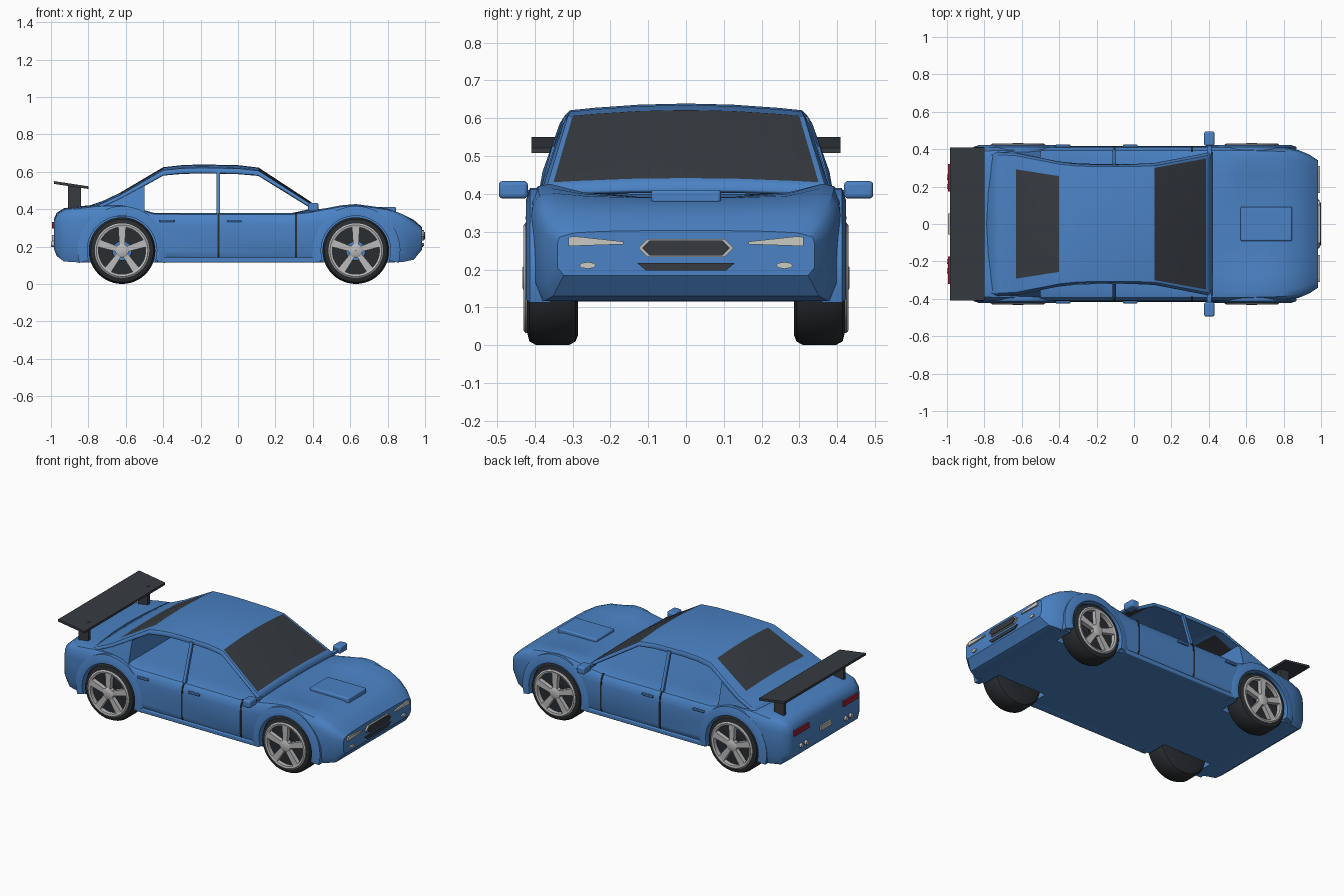
import bpy, bmesh, math
from mathutils import Vector

cube = bpy.data.objects.get("Cube")
if cube:
    bpy.data.objects.remove(cube, do_unlink=True)


def material(name, r, g, b):
    m = bpy.data.materials.new(name)
    m.use_nodes = True
    m.diffuse_color = (r, g, b, 1)
    m.node_tree.nodes["Principled BSDF"].inputs["Base Color"].default_value = (r, g, b, 1)
    return m


BLUE = material("blue_paint", 0.07, 0.225, 0.56)
GLASS = material("dark_glass", 0.037, 0.043, 0.052)
RUBBER = material("black_rubber", 0.022, 0.026, 0.03)
SILVER = material("silver_metal", 0.5, 0.5, 0.5)
LAMP = material("pale_lamp", 0.6, 0.6, 0.56)
RED = material("red_lamp", 0.32, 0.015, 0.035)


def smooth(ob, angle=35):
    bpy.ops.object.select_all(action='DESELECT')
    ob.select_set(True)
    bpy.context.view_layer.objects.active = ob
    bpy.ops.object.shade_smooth_by_angle(angle=math.radians(angle))


def make(name, verts, faces, *mats):
    me = bpy.data.meshes.new(name)
    me.from_pydata([tuple(v) for v in verts], [], faces)
    bm = bmesh.new()
    bm.from_mesh(me)
    bmesh.ops.recalc_face_normals(bm, faces=bm.faces)
    bm.to_mesh(me)
    bm.free()
    for m in mats:
        me.materials.append(m)
    ob = bpy.data.objects.new(name, me)
    bpy.context.collection.objects.link(ob)
    return ob


def loft(name, rings, mat, closed=False):
    """Skin closed rings of equal size; join the last to the first or cap the ends."""
    n, k = len(rings[0]), len(rings)
    faces = [(i * n + j, i * n + (j + 1) % n, (i + 1) % k * n + (j + 1) % n, (i + 1) % k * n + j)
             for i in range(k if closed else k - 1) for j in range(n)]
    if not closed:
        faces += [tuple(range(n)), tuple(range((k - 1) * n, k * n))]
    return make(name, [p for r in rings for p in r], faces, mat)


def prism(name, pts, axis, a, b, mat, bevel=0):
    """Extrude an outline along x (points are y, z) or along y (points are x, z)."""
    put = (lambda p, t: (t, p[0], p[1])) if axis == 'x' else (lambda p, t: (p[0], t, p[1]))
    ob = loft(name, [[put(p, t) for p in pts] for t in (a, b)], mat)
    if bevel:
        mod = ob.modifiers.new("soft_edges", 'BEVEL')
        mod.width, mod.segments = bevel, 3
        smooth(ob)
    return ob


def box(name, lo, hi, mat, bevel=0):
    pts = [(lo[1], lo[2]), (hi[1], lo[2]), (hi[1], hi[2]), (lo[1], hi[2])]
    return prism(name, pts, 'x', lo[0], hi[0], mat, bevel)


def lathe(name, profile, centre, side, mat, steps=48):
    """Revolve a closed (radius, y) profile about the wheel axle."""
    rings = []
    for i in range(steps):
        a = math.tau * i / steps
        rings.append([(centre[0] + r * math.cos(a), side * y, centre[1] + r * math.sin(a))
                      for r, y in profile])
    ob = loft(name, rings, mat, closed=True)
    smooth(ob)
    return ob


SIDES = ((1, "left"), (-1, "right"))

# Lower body: x, half width, bottom, shoulder height, centre height
stations = [
    (-.985, .33, .19, .335, .345), (-.97, .365, .15, .37, .38), (-.93, .39, .12, .398, .405),
    (-.85, .41, .115, .41, .415), (-.75, .415, .115, .422, .425), (-.62, .415, .115, .425, .42),
    (-.52, .415, .115, .40, .40), (-.45, .415, .115, .38, .378), (.28, .415, .115, .378, .376),
    (.38, .415, .115, .388, .40), (.46, .415, .115, .403, .40), (.55, .415, .115, .42, .394),
    (.63, .415, .115, .427, .392), (.72, .413, .115, .415, .392), (.8, .41, .115, .403, .39),
    (.88, .395, .117, .373, .373), (.94, .37, .13, .337, .342), (.985, .34, .185, .297, .303)]
rings = []
for x, w, zb, zs, zc in stations:
    h = zs - zb
    half = [(.5 * w, zb), (.95 * w, zb), (w, zb + .18 * h), (w, zb + .75 * h), (.985 * w, zb + .9 * h),
            (.945 * w, zs - .007), (.87 * w, zs), (.65 * w, (zs + 2 * zc) / 3), (.3 * w, zc)]
    rings.append([(x, y, z) for y, z in half] + [(x, -y, z) for y, z in reversed(half)])
body = loft("body", rings, BLUE)

# Wheel wells
WHEELS = ((-.62, "rear"), (.63, "front"))
AXLE = .178
for x, end in WHEELS:
    for s, side in SIDES:
        arc = [(x + .187 * math.cos(math.tau * i / 48), AXLE + .187 * math.sin(math.tau * i / 48))
               for i in range(48)]
        cutter = prism("wheel_well_cutter", arc, 'y', s * .26, s * .6, BLUE)
        mod = body.modifiers.new("wheel_well", 'BOOLEAN')
        mod.operation, mod.object, mod.solver = 'DIFFERENCE', cutter, 'EXACT'
        bpy.context.view_layer.objects.active = body
        bpy.ops.object.modifier_apply(modifier=mod.name)
        bpy.data.objects.remove(cutter, do_unlink=True)
smooth(body)

# Wheels and arch lips
for x, end in WHEELS:
    for s, side in SIDES:
        tag = f"{end}_{side}_"
        c = (x, AXLE)
        lathe(tag + "tyre", [(.05, .285), (.15, .285), (.168, .292), (.178, .31), (.178, .395),
                             (.168, .414), (.145, .42), (.138, .40), (.05, .40)], c, s, RUBBER)
        lathe(tag + "rim", [(.146, .40), (.146, .424), (.138, .43), (.126, .427), (.126, .40)], c, s, SILVER)
        lathe(tag + "hub", [(.001, .40), (.036, .40), (.036, .427), (.028, .432), (.001, .432)], c, s, SILVER, 24)
        for i in range(5):
            a = math.pi / 2 + math.tau * i / 5
            out = Vector((math.cos(a), math.sin(a)))
            across = Vector((-out.y, out.x))
            pts = [Vector(c) + out * r + across * t
                   for r, t in ((.02, -.014), (.132, -.021), (.132, .021), (.02, .014))]
            prism(f"{tag}spoke_{i + 1}", pts, 'y', s * .40, s * .427, SILVER)
        lip = []
        for i in range(25):
            a = math.radians(-16 + 212 * i / 24)
            lip.append([(x + r * math.cos(a), s * y, AXLE + r * math.sin(a))
                        for r, y in ((.186, .36), (.186, .423), (.205, .423), (.238, .412), (.238, .36))])
        smooth(loft(tag + "arch_lip", lip, BLUE))

# Roof shell with both windscreens: x, edge height, half width, crown, rail drop
roof = [(-.80, .405, .37, .012, .01), (-.72, .433, .37, .012, .012), (-.63, .475, .365, .013, .015),
        (-.4, .608, .32, .016, .022), (-.3, .618, .31, .017, .024), (-.2, .621, .307, .018, .024),
        (0, .617, .307, .018, .024), (.11, .605, .312, .017, .02), (.385, .43, .365, .012, .012),
        (.42, .403, .37, .01, .01)]
verts, faces = [], []
cols = (-1, -.96, -.8, -.4, 0, .4, .8, .96, 1)
for x, z, w, crown, drop in roof:
    row = [(x, t * w, z + crown * (1 - t * t)) for t in cols]
    verts += [(x, -w - .014, z - drop)] + row + [(x, w + .014, z - drop)]
n = len(cols) + 2
for i in range(len(roof) - 1):
    faces += [(i * n + j, (i + 1) * n + j, (i + 1) * n + j + 1, i * n + j + 1) for j in range(n - 1)]
shell = make("roof_shell", verts, faces, BLUE, GLASS)
for p in shell.data.polygons:
    in_glass = -.63 < p.center.x < -.4 or .11 < p.center.x < .385
    if in_glass and abs(p.center.y) < .3 and all(2 <= v % n <= n - 3 for v in p.vertices):
        p.material_index = 1
smooth(shell, 25)
mod = shell.modifiers.new("thickness", 'SOLIDIFY')
mod.thickness, mod.offset = .012, -1

# Rear quarter panels and bulkhead
quarter = []
for x, z, w in ((-.8, .395, .37), (-.72, .42, .372), (-.63, .462, .372), (-.5, .532, .346)):
    half = [(.395, .36), (.392, .385), (w + .008, z - .006), (w - .015, z)]
    quarter.append([(x, y, q) for y, q in half] + [(x, -y, q) for y, q in reversed(half)])
smooth(loft("rear_quarter", quarter, BLUE))

for s, side in SIDES:
    # Pillars, with the frame along the top of the rear window
    prism(f"{side}_centre_pillar", [(s * y, z) for y, z in ((.398, .37), (.38, .37), (.305, .605), (.322, .605))],
          'x', -.115, -.095, BLUE)
    # Door gaps that follow the body side
    edge = [(.40, .125), (.418, .163), (.418, .314), (.413, .352), (.396, .378)]
    outline = [(s * y, z) for y, z in edge + [(y - .01, z) for y, z in reversed(edge)]]
    for name, x in (("middle", -.105), ("front", .31)):
        prism(f"{side}_{name}_door_gap", outline, 'x', x - .005, x + .005, RUBBER)
    # Door handles and sill
    for name, x in (("rear", -.38), ("front", -.02)):
        box(f"{side}_{name}_handle", (x - .04, s * .41, .33), (x + .04, s * .424, .343), BLUE, .004)
    box(f"{side}_sill", (-.43, s * .37, .114), (.44, s * .416, .142), BLUE, .006)
    # Door mirrors
    box(f"{side}_mirror", (.375, s * .418, .388), (.43, s * .495, .434), BLUE, .01)
    box(f"{side}_mirror_arm", (.39, s * .35, .395), (.415, s * .43, .41), BLUE)
    # Front lamps
    lamp = [(s * y, z) for y, z in ((.165, .267), (.31, .262), (.31, .286), (.295, .288), (.165, .274))]
    prism(f"{side}_headlamp", lamp, 'x', .96, .994, LAMP)
    fog = [(s * .26 + .022 * math.cos(math.tau * i / 8), .211 + .009 * math.sin(math.tau * i / 8)) for i in range(8)]
    prism(f"{side}_fog_lamp", fog, 'x', .96, .994, LAMP)
    # Rear lamps and twin exhaust tips
    box(f"{side}_tail_lamp", (-.995, s * .175, .297), (-.96, s * .32, .33), RED)
    for k in (.2, .25):
        tip = [(s * k + .014 * math.cos(math.tau * i / 12), .212 + .014 * math.sin(math.tau * i / 12)) for i in range(12)]
        prism(f"{side}_exhaust_tip", tip, 'x', -1, -.96, SILVER)
    # Wing stands
    box(f"{side}_wing_stand", (-.91, s * .3 - .012, .39), (-.84, s * .3 + .012, .53), GLASS)

# Nose: hexagonal grille and lower intake
def hexagon(w, h):
    return [(-w, .257), (-w + h, .257 + h), (w - h, .257 + h), (w, .257), (w - h, .257 - h), (-w + h, .257 - h)]


prism("grille_frame", hexagon(.126, .024), 'x', .96, .995, SILVER)
prism("grille", hexagon(.116, .02), 'x', .96, 1, GLASS)
prism("lower_intake", [(-.13, .218), (.13, .218), (.105, .197), (-.105, .197)], 'x', .96, .99, GLASS)

# Hood scoop, rear plate and wing
box("hood_scoop", (.57, -.092, .375), (.845, .092, .411), BLUE, .008)
box("rear_plate", (-.995, -.055, .23), (-.96, .055, .262), SILVER)
prism("rear_wing", [(-.985, .535), (-.80, .508), (-.80, .522), (-.985, .55)], 'y', -.408, .408, GLASS)
